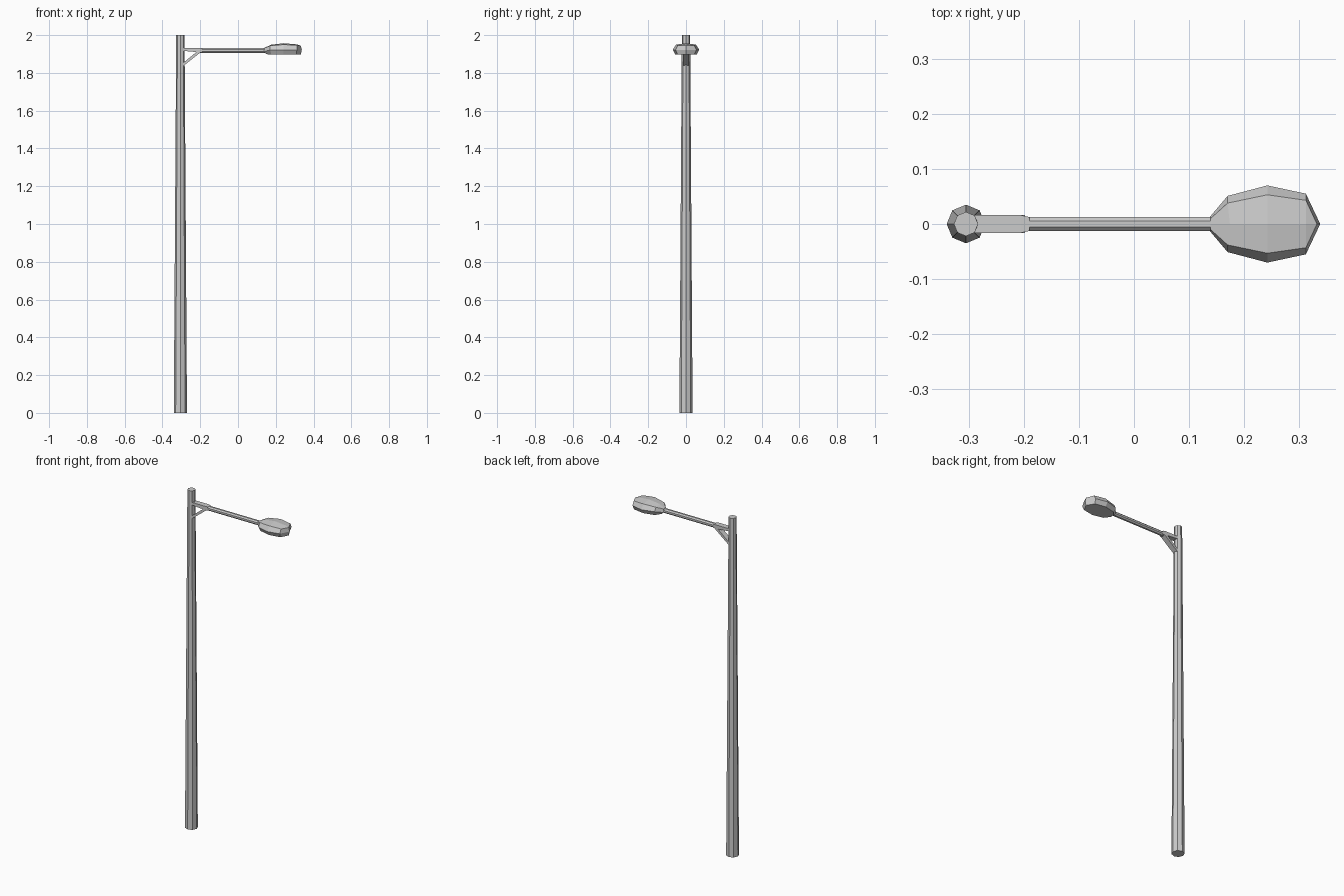
import bpy, bmesh, math

if "Cube" in bpy.data.objects:
    bpy.data.objects.remove(bpy.data.objects["Cube"])

def make(name, verts, faces):
    me = bpy.data.meshes.new(name)
    me.from_pydata(verts, [], faces)
    bm = bmesh.new()
    bm.from_mesh(me)
    bmesh.ops.recalc_face_normals(bm, faces=bm.faces)
    bm.to_mesh(me)
    bm.free()
    ob = bpy.data.objects.new(name, me)
    bpy.context.collection.objects.link(ob)
    return ob

def loft(name, rings):
    # closed skin through rings with equal point counts
    n = len(rings[0])
    verts = [p for r in rings for p in r]
    faces = [list(range(n)), list(range(len(verts) - n, len(verts)))]
    for k in range(len(rings) - 1):
        for i in range(n):
            j = (i + 1) % n
            faces.append([k*n + i, k*n + j, (k+1)*n + j, (k+1)*n + i])
    return make(name, verts, faces)

def circle(n, r, off=0):
    return [(r * math.cos(2*math.pi*(i + off)/n), r * math.sin(2*math.pi*(i + off)/n)) for i in range(n)]

# Tapered eight-sided pole
PX = -0.305
loft("pole", [[(PX + x, y, z) for x, y in circle(8, r)]
              for z, r in ((0, 0.035), (2.0, 0.022))])

# Horizontal arm
loft("arm", [[(x, y, 1.919 + z) for y, z in circle(8, 0.0135, 0.5)] for x in (-0.205, 0.16)])

# Bracket: flat bar and diagonal brace, as side profiles given width in y
def plate(name, profile, ends):
    rings = [[(x, s * w, z) for (x, z), w in zip(profile, ends)] for s in (-1, 1)]
    return loft(name, rings)

plate("bracket_bar", [(-0.295, 1.917), (-0.205, 1.909), (-0.190, 1.909), (-0.190, 1.931), (-0.205, 1.932), (-0.295, 1.932)],
      [0.016, 0.016, 0.0125, 0.0125, 0.016, 0.016])
plate("bracket_brace", [(-0.290, 1.836), (-0.198, 1.909), (-0.216, 1.914), (-0.290, 1.853)], [0.016] * 4)

# Lamp head: half outline (x, waist y), mirrored, at bottom, waist and top levels
def lamp_ring(half):
    return half + [(x, -y, z) for x, y, z in reversed(half) if y > 0]

lamp = loft("lamp_head", [
    lamp_ring([(0.152, 0.011, 1.899), (0.176, 0.040, 1.897), (0.242, 0.056, 1.897), (0.308, 0.044, 1.897), (0.332, 0, 1.897)]),
    lamp_ring([(0.137, 0.012, 1.912), (0.170, 0.051, 1.922), (0.242, 0.070, 1.922), (0.312, 0.055, 1.922), (0.338, 0, 1.922)]),
    lamp_ring([(0.139, 0.010, 1.931), (0.170, 0.038, 1.944), (0.242, 0.053, 1.950), (0.312, 0.043, 1.946), (0.332, 0, 1.944)]),
])

# Slightly crowned lamp top with a centre ridge
bm = bmesh.new()
bm.from_mesh(lamp.data)
bm.verts.ensure_lookup_table()
cap = next(f for f in bm.faces if len(f.verts) == 9 and f.calc_center_median().z > 1.93)
bm.faces.remove(cap)
top = list(bm.verts)[18:27]
ridge = [bm.verts.new(p) for p in ((0.139, 0, 1.932), (0.174, 0, 1.949), (0.242, 0, 1.957), (0.312, 0, 1.951))]
for side in (top[:5], [top[8], top[7], top[6], top[5], top[4]]):
    for i in range(3):
        bm.faces.new((side[i], side[i+1], ridge[i+1], ridge[i]))
    bm.faces.new((side[3], side[4], ridge[3]))
bm.faces.new((top[0], ridge[0], top[8], bm.verts.new((0.139, 0, 1.931))))
bmesh.ops.recalc_face_normals(bm, faces=bm.faces)
bm.to_mesh(lamp.data)
bm.free()
